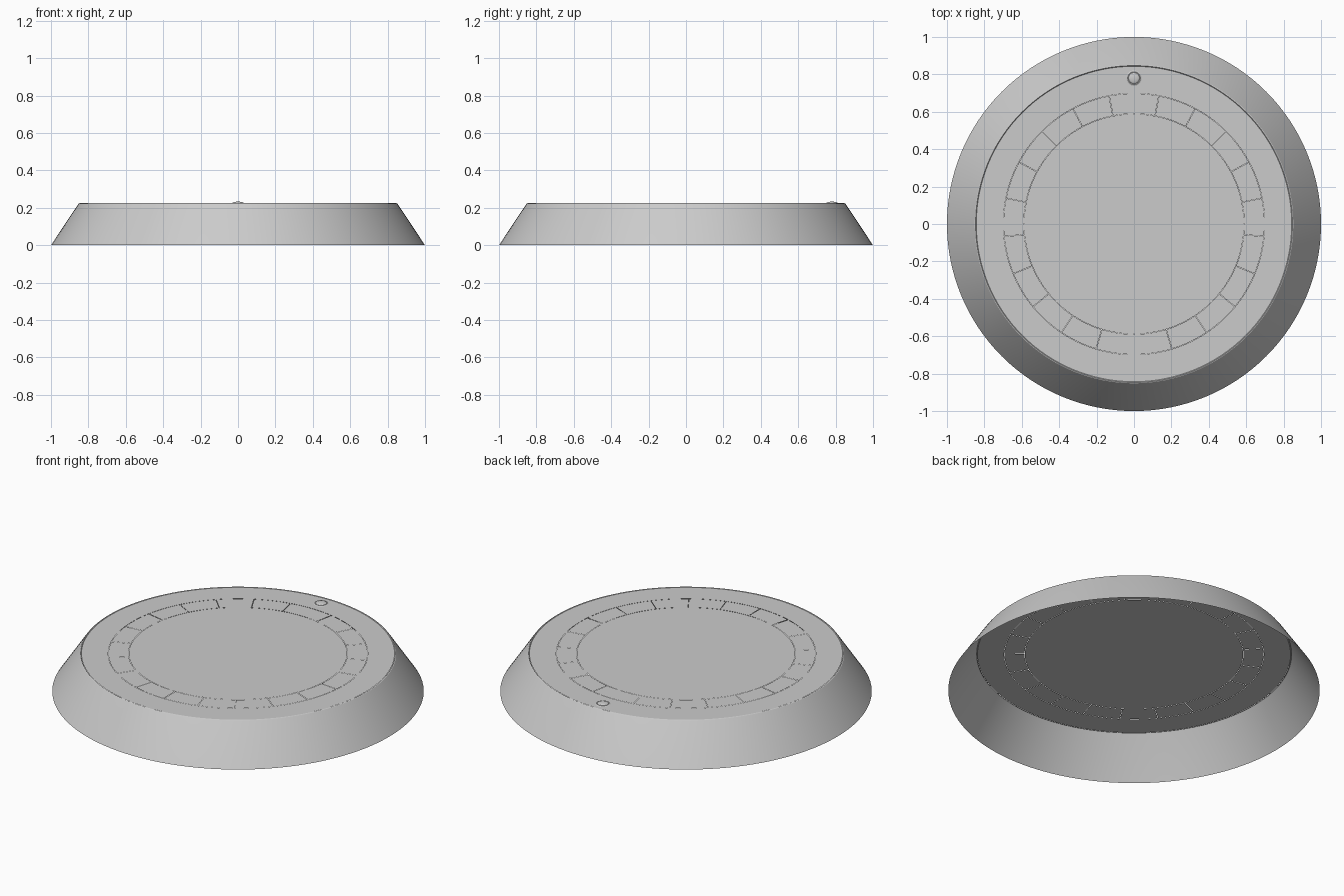
import bpy, bmesh
from math import sin, cos, pi, radians, ceil

if "Cube" in bpy.data.objects:
    bpy.data.objects.remove(bpy.data.objects["Cube"])

TOP = 0.224


def finish(name, bm):
    bmesh.ops.recalc_face_normals(bm, faces=bm.faces)
    # sheets that lie flat should face up
    if sum(f.normal.z * f.calc_area() for f in bm.faces) < 0:
        bmesh.ops.reverse_faces(bm, faces=bm.faces)
    mesh = bpy.data.meshes.new(name)
    bm.to_mesh(mesh)
    bm.free()
    ob = bpy.data.objects.new(name, mesh)
    bpy.context.collection.objects.link(ob)
    bpy.context.view_layer.objects.active = ob
    ob.select_set(True)
    bpy.ops.object.shade_smooth_by_angle(angle=radians(25))
    ob.select_set(False)
    return ob


def lathe(name, profile, steps=128, loc=(0, 0)):
    """Turn an open (radius, z) profile round a vertical axis."""
    bm = bmesh.new()
    rings = []
    for r, z in profile:
        rings.append([bm.verts.new((loc[0] + r * cos(2 * pi * i / steps),
                                    loc[1] + r * sin(2 * pi * i / steps), z))
                      for i in range(steps)])
    for a, b in zip(rings, rings[1:]):
        for i in range(steps):
            j = (i + 1) % steps
            bm.faces.new((a[i], a[j], b[j], b[i]))
    if profile[-1][0] < 0.001:
        bmesh.ops.remove_doubles(bm, verts=rings[-1], dist=0.0005)
    return finish(name, bm)


def panel(bm, r0, r1, a0, a1, z):
    """Flat arc-shaped tile."""
    n = max(2, ceil((a1 - a0) / radians(2.8)))
    pts = []
    for i in range(n + 1):
        a = a0 + (a1 - a0) * i / n
        pts.append([bm.verts.new((r * cos(a), r * sin(a), z)) for r in (r0, r1)])
    for p, q in zip(pts, pts[1:]):
        bm.faces.new((p[0], p[1], q[1], q[0]))


# Hollow sloping skirt with a narrow rounded lip
lathe("sloping_skirt", [(1.0, 0), (0.855, 0.219), (0.852, 0.223),
                        (0.847, TOP + 0.001), (0.843, TOP - 0.003)])

# Flat face: outer band and centre disc
lathe("outer_band", [(0.843, TOP - 0.001), (0.699, TOP - 0.001)])
lathe("centre_disc", [(0.588, TOP - 0.001), (0.2, TOP - 0.001), (0.0, TOP - 0.001)])

# Ring of tiles: twenty equal ones and a wider one at the back
bm = bmesh.new()
step = radians(16.9)
gap = 0.0015
start = radians(-90) - 10 * step
for k in range(21):
    a0 = start + k * step
    a1 = a0 + step if k < 20 else start + 2 * pi
    panel(bm, 0.5895, 0.6975, a0 + gap, a1 - gap, TOP - 0.001)
finish("tile_ring", bm)

# Small domed marker in a collar at the back
collar = [(0.041, TOP - 0.001), (0.034, TOP + 0.002), (0.030, TOP + 0.001)]
dome = [(0.030 * cos(t * pi / 16), TOP + 0.001 + 0.008 * sin(t * pi / 16)) for t in range(1, 8)]
lathe("marker_dome", collar + dome + [(0.0, TOP + 0.009)], 32, (0, 0.78))
